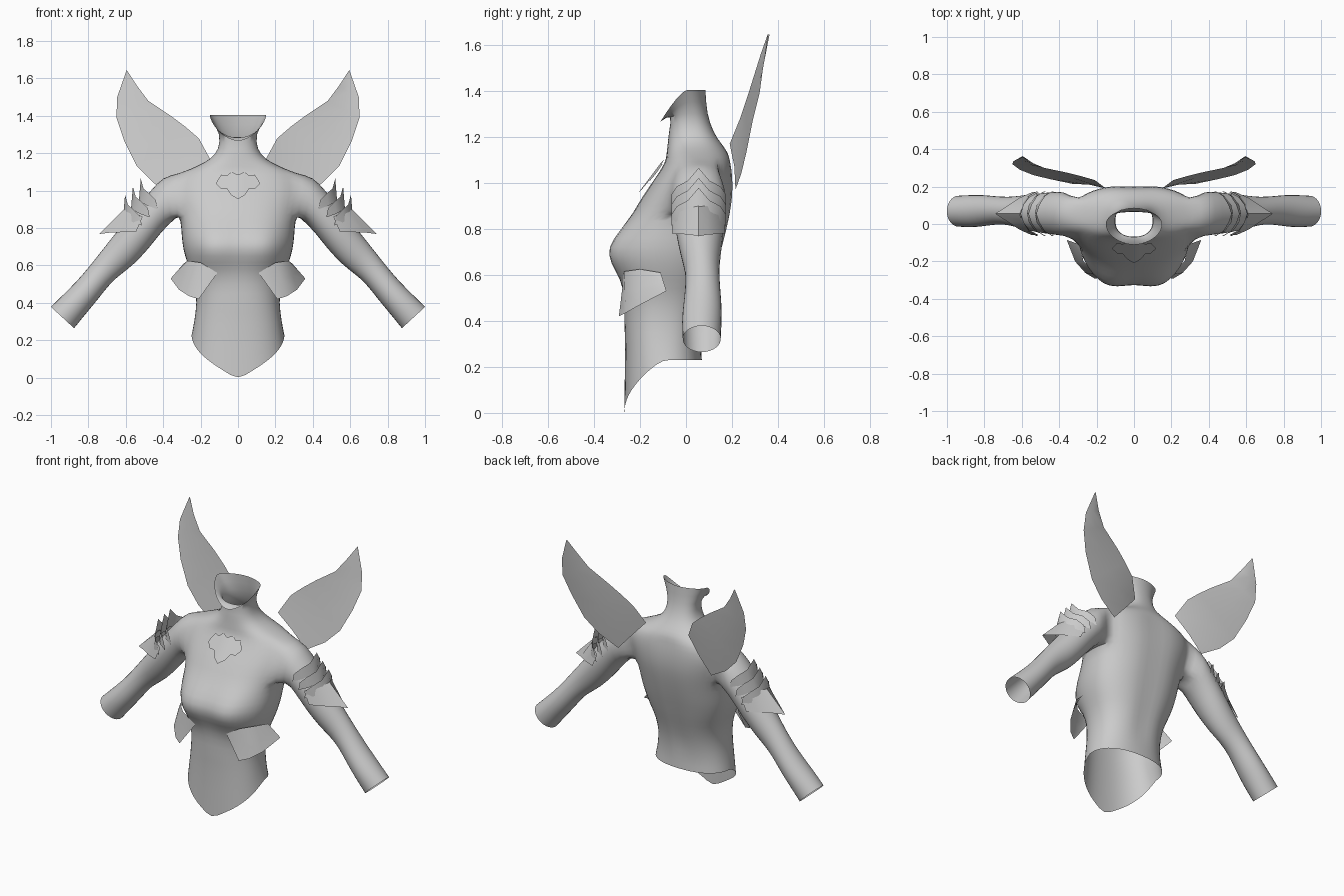
import bpy, bmesh, math
from mathutils import Vector

if "Cube" in bpy.data.objects:
    bpy.data.objects.remove(bpy.data.objects["Cube"])

grey = bpy.data.materials.new("light_grey")
grey.diffuse_color = (0.6, 0.6, 0.6, 1)
grey.use_nodes = True
grey.node_tree.nodes["Principled BSDF"].inputs["Base Color"].default_value = grey.diffuse_color


def finish(name, bm, angle=60):
    bmesh.ops.recalc_face_normals(bm, faces=bm.faces)
    me = bpy.data.meshes.new(name)
    bm.to_mesh(me)
    bm.free()
    ob = bpy.data.objects.new(name, me)
    bpy.context.collection.objects.link(ob)
    me.materials.append(grey)
    bpy.ops.object.select_all(action='DESELECT')
    ob.select_set(True)
    bpy.context.view_layer.objects.active = ob
    bpy.ops.object.shade_smooth_by_angle(angle=math.radians(angle))
    return ob


def sheet(name, rows):
    """Mirrored thin sheet lofted between rows of points."""
    bm = bmesh.new()
    grid = [[bm.verts.new(p) for p in row] for row in rows]
    for a, b in zip(grid, grid[1:]):
        for i in range(len(a) - 1):
            bm.faces.new((a[i], a[i + 1], b[i + 1], b[i]))
    bmesh.ops.remove_doubles(bm, verts=bm.verts, dist=0.0005)
    ob = finish(name, bm)
    ob.modifiers.new("mirror", 'MIRROR')
    return ob


def mix(a, b, f, push=(0, 0, 0)):
    return [Vector(p).lerp(Vector(q), f) + Vector(push) for p, q in zip(a, b)]


# ---- body: torso rings (height, half width, front y, back y)
N = 24
RINGS = [(0.22, .25, -.27, .07), (.30, .235, -.265, .065), (.40, .222, -.27, .075),
         (.50, .23, -.265, .10), (.58, .26, -.262, .125), (.65, .285, -.268, .145),
         (.72, .30, -.27, .165), (.80, .305, -.25, .185), (.87, .315, -.222, .20),
         (.94, .33, -.19, .21), (1.02, .345, -.135, .21), (1.09, .32, -.09, .20),
         (1.13, .22, -.085, .185), (1.17, .145, -.08, .155), (1.22, .105, -.075, .12),
         (1.30, .095, -.062, .092)]


def spow(v, p):
    return math.copysign(abs(v) ** p, v)


bm = bmesh.new()
rings = []
for r, (z, hw, yf, yb) in enumerate(RINGS):
    ring = []
    for j in range(N):
        t = 2 * math.pi * j / N
        s, c = math.sin(t), math.cos(t)
        x = hw * spow(s, .85)
        y = (yf + yb) / 2 - (yb - yf) / 2 * spow(c, .85)
        if c > 0:   # bust
            y -= .092 * math.sqrt(c) * sum(
                math.exp(-((x - m) / .1) ** 2 / 2 - ((z - .70) / .085) ** 2 / 2) for m in (-.15, .15))
        if c < -.5 and .3 < z < 1.12:   # spine groove
            y -= .012 * math.exp(-(x / .05) ** 2)
        zz = z
        if r == 0:  # hem dips to a point in front
            a = min(t, 2 * math.pi - t) / (math.pi / 2)
            zz = .23 * min(a, 1) - .01 * (j == 0)
        ring.append(bm.verts.new((x, y, zz)))
    rings.append(ring)

# flared collar rim, low point in front
rim = []
for j in range(N):
    t = 2 * math.pi * j / N
    s, c = math.sin(t), math.cos(t)
    y = -.112 * c if c > 0 else -.085 * c
    k = max(c, 0)
    rim.append(bm.verts.new((.152 * spow(s, 1.15), y, 1.405 - .14 * k ** 1.3)))
rings.append(rim)

# skin the torso, leaving armholes
LO, HI = 8, 11
for r in range(len(rings) - 1):
    for j in range(N):
        if LO <= r < HI and (4 <= j < 8 or 16 <= j < 20):
            continue
        k = (j + 1) % N
        bm.faces.new((rings[r][j], rings[r][k], rings[r + 1][k], rings[r + 1][j]))

# ---- arms grown from the armholes: (top x, top z, bottom x, bottom z, front y, back y)
ARM = [(.40, 1.075, .355, .83, -.065, .178), (.47, 1.0, .41, .775, -.058, .172),
       (.58, .87, .475, .69, -.045, .165), (.67, .755, .555, .605, -.022, .152),
       (.73, .68, .62, .555, -.005, .146), (.80, .59, .68, .505, -.004, .15),
       (.865, .515, .75, .415, -.014, .157), (.93, .45, .81, .343, -.02, .157),
       (1.002, .38, .875, .263, -.016, .153)]
LOOP = ([(r, 4) for r in range(LO, HI + 1)] + [(HI, j) for j in (5, 6, 7, 8)]
        + [(r, 8) for r in (10, 9, 8)] + [(LO, j) for j in (7, 6, 5)])
M = len(LOOP)
for side in (1, -1):
    prev = [rings[r][(side * j) % N] for r, j in LOOP]
    for tx, tz, bx, bz, y0, y1 in ARM:
        cur = []
        for k in range(M):
            f = (k - 1.5) * 2 * math.pi / M
            u = math.sin(f) / 2
            cur.append(bm.verts.new((side * ((tx + bx) / 2 + u * (tx - bx)),
                                     (y0 + y1) / 2 - math.cos(f) * (y1 - y0) / 2,
                                     (tz + bz) / 2 + u * (tz - bz))))
        for k in range(M):
            n = (k + 1) % M
            bm.faces.new((prev[k], prev[n], cur[n], cur[k]))
        prev = cur
body = finish("body", bm, 80)
sub = body.modifiers.new("smooth", 'SUBSURF')
sub.levels = sub.render_levels = 1
sub.use_limit_surface = False

# ---- wings on the upper back
upper = [(.15, .19, 1.17), (.21, .235, 1.28), (.28, .255, 1.34), (.36, .275, 1.40),
         (.48, .30, 1.48), (.54, .325, 1.56), (.595, .355, 1.645)]
lower = [(.33, .215, .97), (.45, .24, 1.04), (.54, .262, 1.13), (.61, .29, 1.27),
         (.65, .32, 1.39), (.646, .335, 1.50), (.595, .355, 1.645)]
sheet("wings", [upper, mix(upper, lower, .5, (0, .008, 0)), lower])

# ---- flaps below the bust
top_edge = [(.11, -.275, .56), (.20, -.27, .615), (.27, -.20, .625), (.29, -.11, .61)]
low_edge = [(.21, -.292, .42), (.26, -.262, .435), (.315, -.20, .47), (.36, -.085, .53)]
sheet("waist_flaps", [top_edge, mix(top_edge, low_edge, .5), low_edge])

# ---- upturned shoulder scales, three per arm
AY = .055
for i in range(3):
    dx, dz = .042 * i, -.043 * i
    edge, root = [], []
    for w, ex, ez, rx, rz in ((-1, .44, .95, .43, .90), (-.8, .475, .985, .485, .92),
                              (-.4, .505, 1.01, .52, .94), (0, .52, 1.065, .53, .945),
                              (.4, .505, 1.01, .52, .94), (.8, .475, .985, .485, .92),
                              (1, .44, .95, .43, .90)):
        edge.append((ex + dx, AY + w * .118, ez + dz))
        root.append((rx + dx, AY + w * .118, rz + dz))
    sheet("shoulder_scale_%d" % (i + 1), [root, edge])

# ---- large pointed plate under the scales
root, edge = [], []
for w, rx, rz, ex, ez in ((-1, .51, .86, .545, .78), (-.75, .56, .885, .61, .778),
                          (-.35, .595, .90, .68, .776), (0, .605, .905, .742, .768),
                          (.35, .595, .90, .68, .776), (.75, .56, .885, .61, .778),
                          (1, .51, .86, .545, .78)):
    root.append((rx, AY + w * .115, rz))
    edge.append((ex, AY + w * .115, ez))
sheet("shoulder_plate", [root, edge])

# ---- chest ornament, a scalloped plate lying on the sloped chest
tops = [(0, 1.085), (.035, 1.10), (.06, 1.08), (.09, 1.085), (.115, 1.045)]
bots = [(0, .955), (.035, .975), (.06, 1.01), (.09, 1.01), (.115, 1.035)]


def on_chest(pts):
    return [(x, -.10 - (1.10 - z) * .75 + x * .12, z) for x, z in pts]


sheet("chest_ornament", [on_chest(tops), on_chest(bots)])
